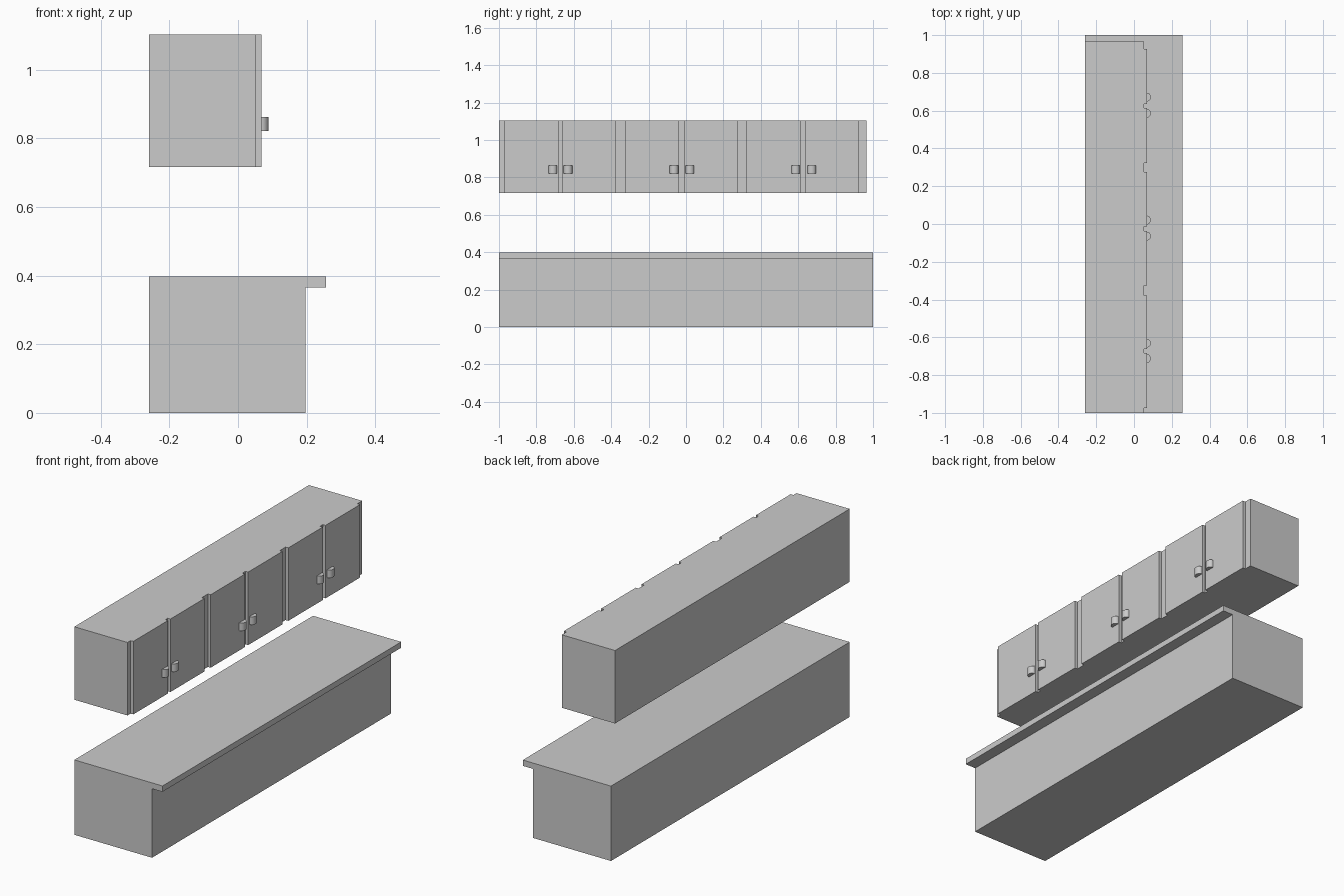
import bpy, bmesh, math

if "Cube" in bpy.data.objects:
    bpy.data.objects.remove(bpy.data.objects["Cube"])


def prism(name, points, direction):
    """Extrude a closed outline along a direction vector."""
    bm = bmesh.new()
    face = bm.faces.new([bm.verts.new(p) for p in points])
    ext = bmesh.ops.extrude_face_region(bm, geom=[face])
    moved = [g for g in ext["geom"] if isinstance(g, bmesh.types.BMVert)]
    bmesh.ops.translate(bm, verts=moved, vec=direction)
    bmesh.ops.recalc_face_normals(bm, faces=bm.faces[:])
    mesh = bpy.data.meshes.new(name)
    bm.to_mesh(mesh)
    bm.free()
    obj = bpy.data.objects.new(name, mesh)
    bpy.context.collection.objects.link(obj)
    return obj


BACK = -0.26

# Base cabinet with overhanging worktop, one profile run along y
base = [(BACK, 0), (0.196, 0), (0.196, 0.366), (0.257, 0.366),
        (0.257, 0.397), (BACK, 0.397)]
prism("base_cabinet", [(x, -1, z) for x, z in base], (0, 2, 0))

# Wall cabinet: plan outline stepping out at each door front
PANEL, DOOR = 0.052, 0.068
Z0, Z1 = 0.716, 1.103
doors = [(-0.974, -0.683), (-0.663, -0.378), (-0.326, -0.037),
         (-0.012, 0.275), (0.324, 0.613), (0.636, 0.926)]
plan = [(BACK, -1), (PANEL, -1)]
for a, b in doors:
    plan += [(PANEL, a), (DOOR, a), (DOOR, b), (PANEL, b)]
plan += [(PANEL, 0.966), (BACK, 0.966)]
prism("wall_cabinet", [(x, y, Z0) for x, y in plan], (0, 0, Z1 - Z0))

# Half-round door handles
STEPS = 16
for i, y in enumerate((-0.712, -0.631, -0.064, 0.021, 0.586, 0.672)):
    arc = [-math.pi / 2 + math.pi * k / STEPS for k in range(STEPS + 1)]
    outline = [(DOOR + 0.021 * math.cos(t), y + 0.023 * math.sin(t), 0.821)
               for t in arc]
    handle = prism(f"door_handle_{i + 1}", outline, (0, 0, 0.042))
    bpy.ops.object.select_all(action='DESELECT')
    handle.select_set(True)
    bpy.context.view_layer.objects.active = handle
    bpy.ops.object.shade_smooth_by_angle(angle=math.radians(30))
